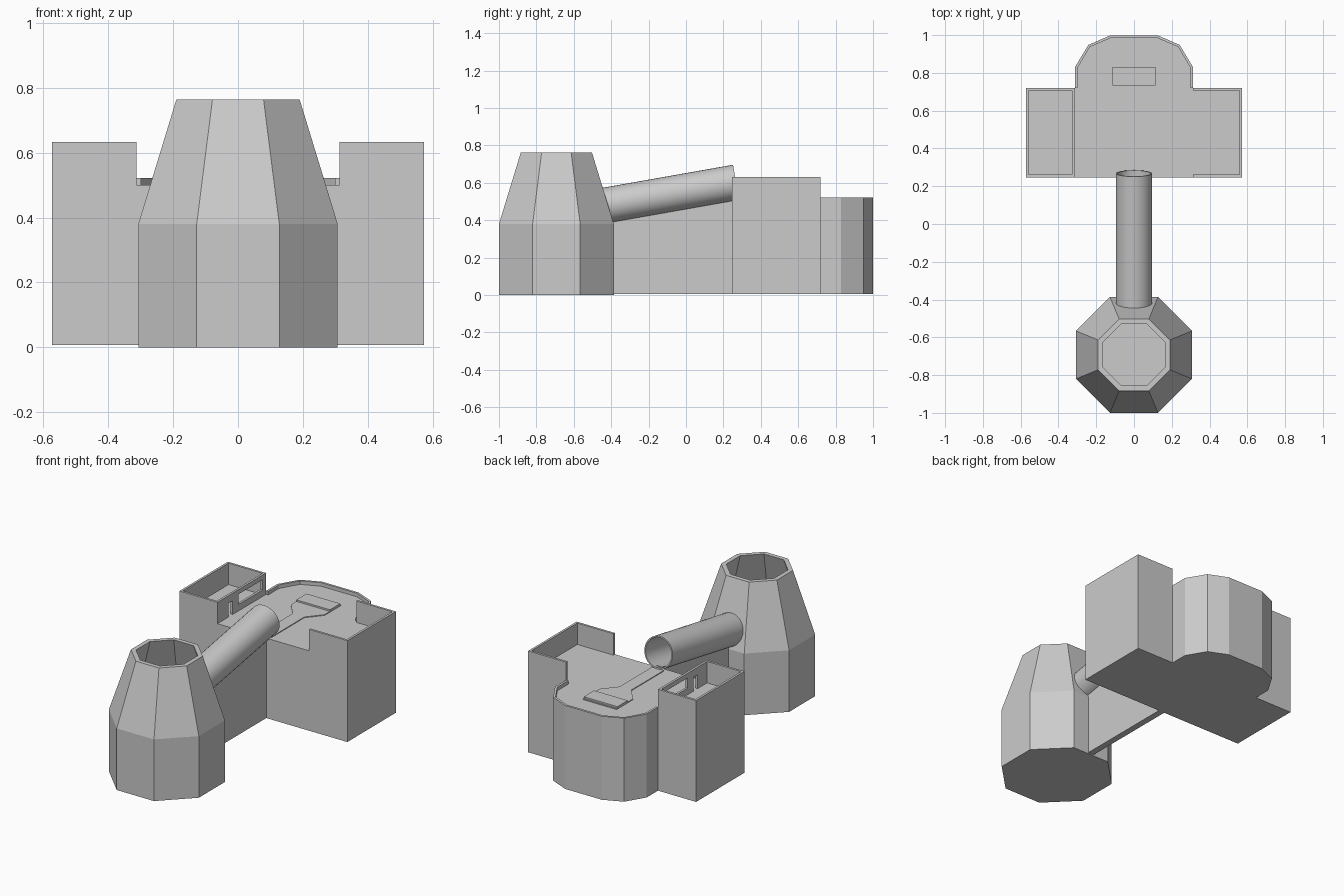
import bpy, bmesh, math
from mathutils import Vector

if "Cube" in bpy.data.objects:
    bpy.data.objects.remove(bpy.data.objects["Cube"])


def make_object(name, bm):
    bmesh.ops.recalc_face_normals(bm, faces=bm.faces)
    mesh = bpy.data.meshes.new(name)
    bm.to_mesh(mesh)
    bm.free()
    obj = bpy.data.objects.new(name, mesh)
    bpy.context.scene.collection.objects.link(obj)
    return obj


def prism(name, outline, z0, z1):
    bm = bmesh.new()
    face = bm.faces.new([bm.verts.new((x, y, z0)) for x, y in outline])
    ext = bmesh.ops.extrude_face_region(bm, geom=[face], use_keep_orig=True)
    bmesh.ops.translate(bm, vec=(0, 0, z1 - z0),
                        verts=[v for v in ext["geom"] if isinstance(v, bmesh.types.BMVert)])
    return make_object(name, bm)


def box(name, x0, x1, y0, y1, z0, z1):
    return prism(name, [(x0, y0), (x1, y0), (x1, y1), (x0, y1)], z0, z1)


def loft(bm, rings, closed=False):
    loops = [[bm.verts.new(p) for p in ring] for ring in rings]
    pairs = list(zip(loops, loops[1:])) + ([(loops[-1], loops[0])] if closed else [])
    for a, b in pairs:
        n = len(a)
        for i in range(n):
            bm.faces.new((a[i], a[(i + 1) % n], b[(i + 1) % n], b[i]))
    if not closed:
        bm.faces.new(loops[0])
        bm.faces.new(loops[-1])


def mirrored(right):
    return right + [(-x, y) for x, y in reversed(right)]


# Octagonal tower with tapered, hollow upper half
def octagon(apothem, z):
    r = apothem / math.cos(math.pi / 8)
    return [(r * math.cos(math.pi * (k + .5) / 4),
             -.693 + r * math.sin(math.pi * (k + .5) / 4), z) for k in range(8)]


bm = bmesh.new()
loft(bm, [octagon(.307, 0), octagon(.307, .38), octagon(.19, .763),
          octagon(.163, .763), octagon(.278, .385)])
make_object("tower", bm)

# Sloping hollow tube from tower to building
a, b = Vector((0, -.43, .479)), Vector((0, .268, .602))
side = Vector((1, 0, 0))
up = side.cross((b - a).normalized())


def ring(c, r, n=32):
    return [c + r * (math.cos(2 * math.pi * k / n) * side + math.sin(2 * math.pi * k / n) * up)
            for k in range(n)]


bm = bmesh.new()
loft(bm, [ring(a, .096), ring(b, .096), ring(b, .088), ring(a, .088)], closed=True)
tube = make_object("tube", bm)
bpy.context.view_layer.objects.active = tube
tube.select_set(True)
bpy.ops.object.shade_smooth_by_angle(angle=math.radians(30))

# Thin supporting wall under the tube
bm = bmesh.new()
loft(bm, [[(x, -.41, .007), (x, .26, .007), (x, .26, .515), (x, -.41, .40)]
          for x in (-.02, .02)])
make_object("support_wall", bm)

# Building body with faceted rear
base, floor, roof, t = .007, .5, .632, .014
Y0, Y1, X0, X1 = .247, .72, .313, .573
apse = [(X0, Y1), (X0, .83), (.242, .948), (.125, .999)]
prism("building_body", mirrored([(X1, Y0), (X1, Y1)] + apse), base, floor)

# Low rim round the rear
outer = mirrored(apse)
inner = mirrored([(X0 - t, Y1), (X0 - t, .826), (.234, .937), (.122, .985)])
prism("rear_rim", outer + inner[::-1], floor, .522)

# Wing parapets on both sides
for s, label in ((-1, "left"), (1, "right")):
    prism(label + "_parapet",
          [(s * x, y) for x, y in [(X0, Y0), (X1, Y0), (X1, Y1), (X0, Y1), (X0, Y1 - t),
                                   (X1 - t, Y1 - t), (X1 - t, Y0 + t), (X0, Y0 + t)]],
          floor, roof)

# Inner wall of the left wing, with a doorway and a window
for name, y0, y1, z0, z1 in (("front_pier", Y0 + t, .355, floor, roof),
                             ("door_lintel", .355, .395, .585, roof),
                             ("middle_pier", .395, .45, floor, roof),
                             ("window_sill", .45, .685, floor, .54),
                             ("window_lintel", .45, .685, .603, roof),
                             ("rear_pier", .685, Y1 - t, floor, roof)):
    box(name, -X0 - t, -X0, y0, y1, z0, z1)

# Walkway widening to a platform with a raised pad
prism("walkway", mirrored([(.04, .27), (.04, .59), (.115, .68), (.115, .84)]), floor, .505)
box("raised_pad", -.115, .115, .732, .832, floor, .515)
